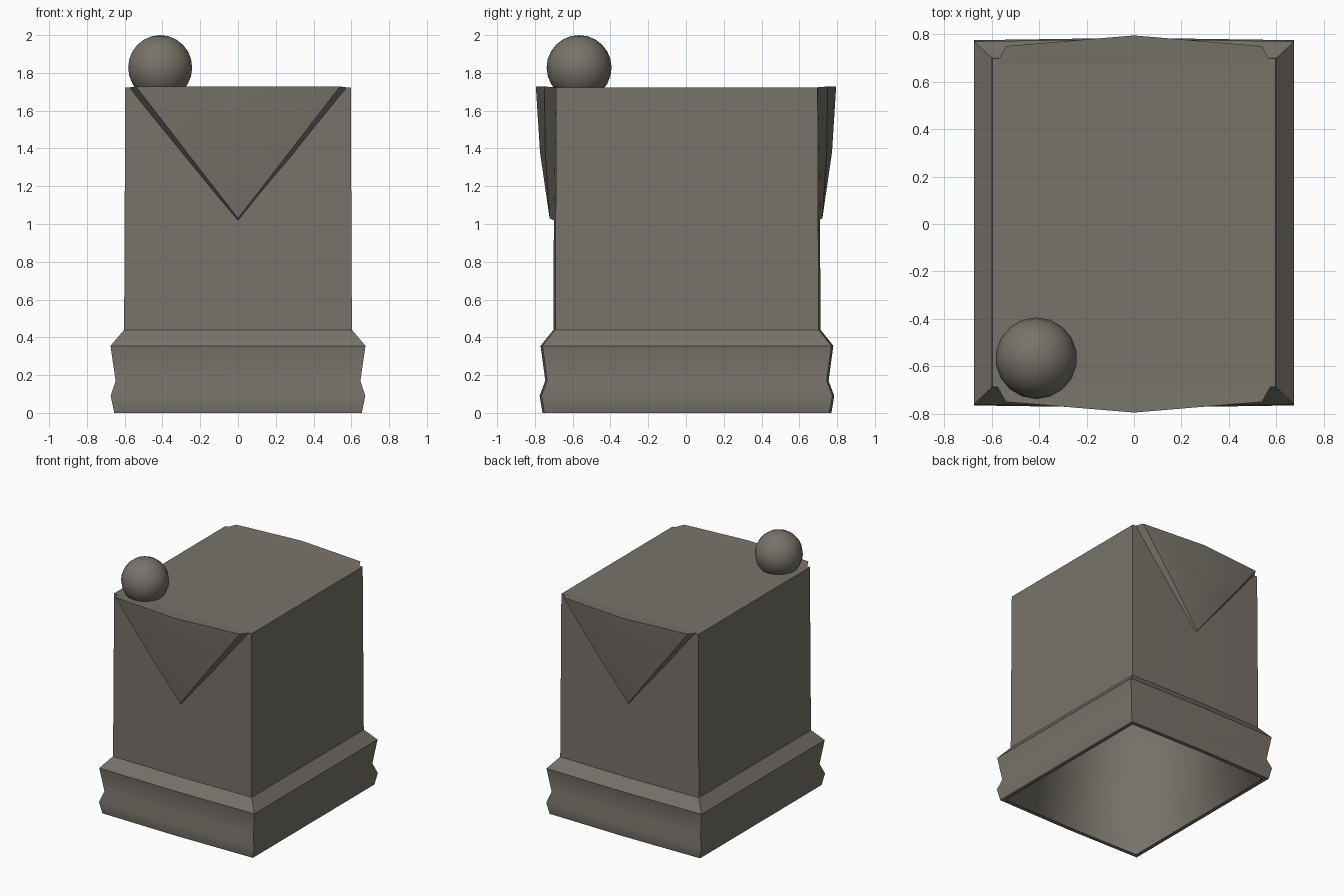
import bpy
import bmesh

if "Cube" in bpy.data.objects:
    bpy.data.objects.remove(bpy.data.objects["Cube"])

stone = bpy.data.materials.new("warm_grey")
stone.diffuse_color = (0.185, 0.17, 0.145, 1)
stone.use_nodes = True
stone.node_tree.nodes["Principled BSDF"].inputs["Base Color"].default_value = stone.diffuse_color


def finish(name, bm, angle):
    bmesh.ops.recalc_face_normals(bm, faces=bm.faces)
    mesh = bpy.data.meshes.new(name)
    bm.to_mesh(mesh)
    bm.free()
    mesh.materials.append(stone)
    obj = bpy.data.objects.new(name, mesh)
    bpy.context.collection.objects.link(obj)
    bpy.ops.object.select_all(action='DESELECT')
    obj.select_set(True)
    bpy.context.view_layer.objects.active = obj
    bpy.ops.object.shade_smooth_by_angle(angle=angle)
    return obj


# Block with moulded base; the profile runs from the hollow's ceiling, over the rim, to the top
# (half width x, half depth y, height z)
profile = [
    (0.40, 0.48, 1.68), (0.56, 0.655, 1.60), (0.565, 0.66, 0.42), (0.625, 0.725, 0.0),
    (0.655, 0.755, 0.0), (0.674, 0.77, 0.09), (0.648, 0.74, 0.17),
    (0.675, 0.765, 0.355), (0.603, 0.697, 0.44), (0.597, 0.692, 1.722),
]
bm = bmesh.new()
rings = []
for x, y, z in profile:
    bow, shift = 0.01, 0.005
    points = [(-x, -y), (0, -y - bow), (x, -y), (x, y), (0, y + bow), (-x, y)]
    rings.append([bm.verts.new((px, py + shift, z)) for px, py in points])
for low, high in zip(rings, rings[1:]):
    for i in range(6):
        j = (i + 1) % 6
        bm.faces.new((low[i], low[j], high[j], high[i]))
bm.faces.new(rings[0])
bm.faces.new(rings[-1])
block = finish("block_with_base", bm, 0.62)

# Keep the hollow underneath softly shaded
for edge in block.data.edges:
    if min(edge.vertices) < 18 and max(edge.vertices) < 24:
        edge.use_edge_sharp = False


# Hanging triangular flaps, bowed outwards, on the front and back
def flap(name, side):
    bm = bmesh.new()

    def vert(x, y, z):
        return bm.verts.new((x * side, y * side, z))

    # Outline order: top left, left middle, tip, right middle, top right, top centre
    outer = [vert(*p) for p in (
        (-0.54, -0.75, 1.728), (-0.275, -0.745, 1.385), (0, -0.722, 1.03),
        (0.275, -0.745, 1.385), (0.54, -0.75, 1.728), (0, -0.795, 1.728))]
    inner = [vert(*p) for p in (
        (-0.59, -0.66, 1.721), (-0.30, -0.66, 1.36), (0, -0.66, 1.0),
        (0.30, -0.66, 1.36), (0.59, -0.66, 1.721), (0, -0.66, 1.721))]
    centre = vert(0, -0.773, 1.38)
    for i in range(6):
        j = (i + 1) % 6
        bm.faces.new((outer[i], outer[j], centre))
        bm.faces.new((outer[j], outer[i], inner[i], inner[j]))
    bm.faces.new(inner)
    finish(name, bm, 0.6)


flap("front_flap", 1)
flap("back_flap", -1)

# Ball on the front left corner of the top
bm = bmesh.new()
bmesh.ops.create_uvsphere(bm, u_segments=18, v_segments=12, radius=0.172)
ball = finish("ball", bm, 0.7)
ball.location = (-0.412, -0.566, 1.828)
